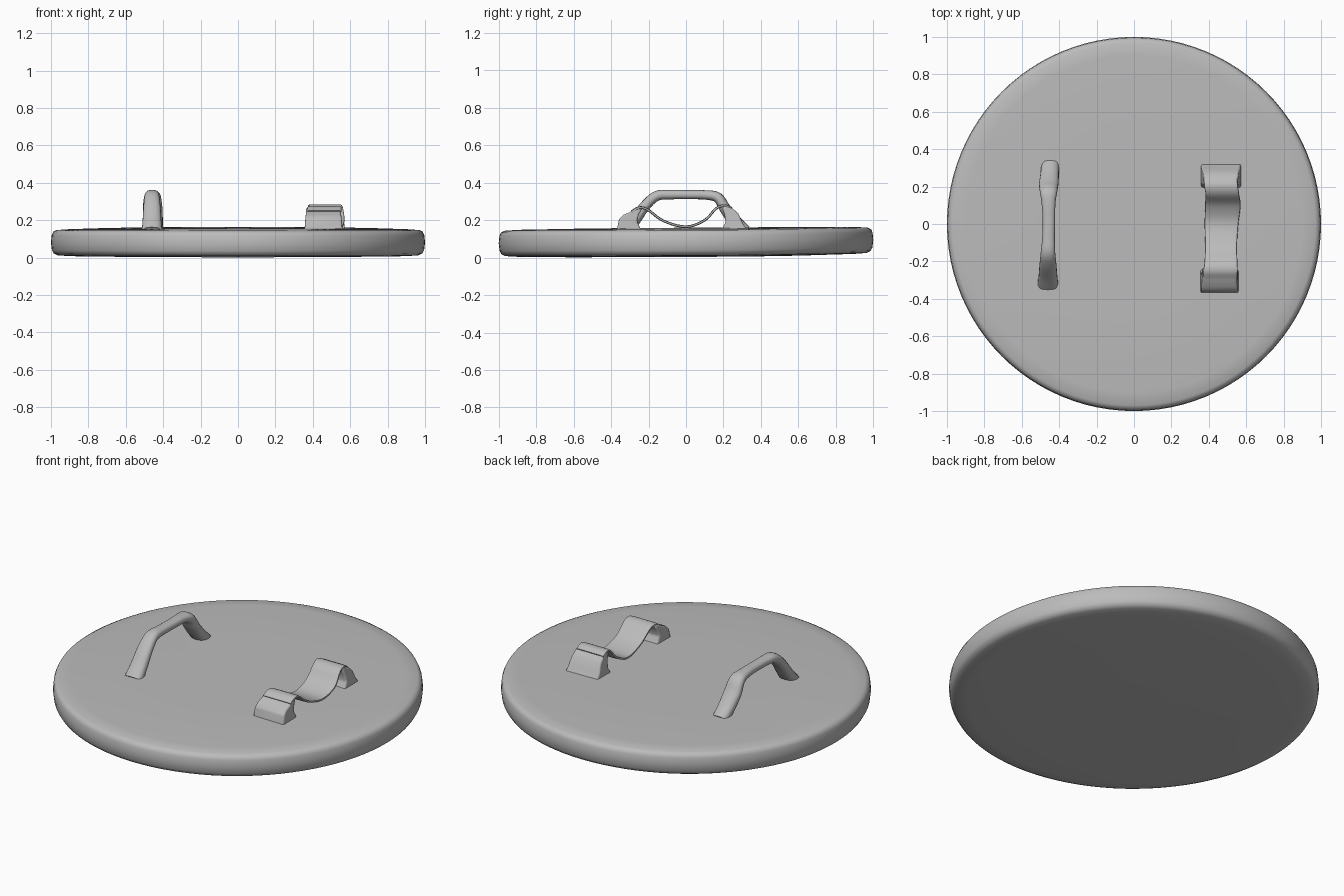
import bpy, bmesh, math
from mathutils import Vector

cube = bpy.data.objects.get("Cube")
if cube:
    bpy.data.objects.remove(cube, do_unlink=True)

grey = bpy.data.materials.new("plain grey")
grey.use_nodes = True
grey.diffuse_color = (0.5, 0.5, 0.5, 1)
grey.node_tree.nodes["Principled BSDF"].inputs["Base Color"].default_value = (0.5, 0.5, 0.5, 1)


def finish(name, bm, angle=50):
    """Turn a bmesh into a smooth shaded object."""
    bmesh.ops.recalc_face_normals(bm, faces=bm.faces[:])
    mesh = bpy.data.meshes.new(name)
    bm.to_mesh(mesh)
    bm.free()
    mesh.materials.append(grey)
    obj = bpy.data.objects.new(name, mesh)
    bpy.context.collection.objects.link(obj)
    bpy.ops.object.select_all(action="DESELECT")
    obj.select_set(True)
    bpy.context.view_layer.objects.active = obj
    bpy.ops.object.shade_smooth_by_angle(angle=math.radians(angle))
    return obj


def smooth_path(points, steps):
    """Catmull-Rom interpolation through stations of any dimension."""
    pts = [Vector(p) for p in points]
    pts = [2 * pts[0] - pts[1]] + pts + [2 * pts[-1] - pts[-2]]
    out = []
    for a, b, c, d in zip(pts, pts[1:], pts[2:], pts[3:]):
        for i in range(steps):
            t = i / steps
            out.append(0.5 * (2 * b + (c - a) * t + (2 * a - 5 * b + 4 * c - d) * t**2
                              + (3 * b - a - 3 * c + d) * t**3))
    return out + [pts[-2]]


def sweep(name, stations, power=1.0, sides=20, steps=5):
    """Loft rings along y-z; station = (y, z, half width, half thickness, x)."""
    path = smooth_path(stations, steps)
    bm = bmesh.new()
    rings = []
    for i, s in enumerate(path):
        step = path[min(i + 1, len(path) - 1)] - path[max(i - 1, 0)]
        normal = Vector((0, -step[1], step[0])).normalized()
        ring = []
        for k in range(sides):
            a = math.tau * k / sides
            c, w = math.cos(a), math.sin(a)
            u = math.copysign(abs(c) ** power, c) * s[2]
            v = math.copysign(abs(w) ** power, w) * s[3]
            ring.append(bm.verts.new(Vector((s[4] + u, s[0], s[1])) + normal * v))
        rings.append(ring)
    for r, q in zip(rings, rings[1:]):
        for k in range(sides):
            n = (k + 1) % sides
            bm.faces.new((r[k], r[n], q[n], q[k]))
    bm.faces.new(rings[0])
    bm.faces.new(rings[-1])
    return finish(name, bm)


def lug(name, profile, x, half_base, half_top):
    """Extrude a y-z profile across x, narrowing with height, and round its edges."""
    bm = bmesh.new()
    loops = []
    for side in (-1, 1):
        loops.append([bm.verts.new((x + side * (half_base + (half_top - half_base)
                                   * max(0, (z - 0.15) / 0.13)), y, z)) for y, z in profile])
    for i in range(len(profile)):
        n = (i + 1) % len(profile)
        bm.faces.new((loops[0][i], loops[0][n], loops[1][n], loops[1][i]))
    for loop in loops:
        bm.faces.new(loop)
    bmesh.ops.recalc_face_normals(bm, faces=bm.faces[:])
    obj = finish(name, bm, 60)
    bevel = obj.modifiers.new("soft edges", "BEVEL")
    bevel.width, bevel.segments = 0.008, 2
    return obj


# Round board with a soft rim, lifted a little toward the back
bm = bmesh.new()
profile = [(0, 0.005), (0.6, 0.004), (0.9, 0.008), (0.965, 0.012), (0.985, 0.022), (0.995, 0.04),
           (1, 0.08), (0.996, 0.12), (0.988, 0.138), (0.97, 0.147), (0.9, 0.152), (0.5, 0.158), (0, 0.16)]
verts = [bm.verts.new((r, 0, z)) for r, z in profile]
edges = [bm.edges.new(pair) for pair in zip(verts, verts[1:])]
bmesh.ops.spin(bm, geom=verts + edges, cent=(0, 0, 0), axis=(0, 0, 1),
               angle=math.tau, steps=96, use_duplicate=False)
bmesh.ops.remove_doubles(bm, verts=bm.verts[:], dist=0.0005)
for v in bm.verts:
    v.co.z += 0.004 * v.co.y + 0.014 * max(0, v.co.y - 0.3)
finish("board", bm)

# Rounded grip handle on the right side
sweep("grip_handle", [
    (-0.325, 0.14, 0.055, 0.035, -0.46), (-0.275, 0.2, 0.05, 0.032, -0.46),
    (-0.215, 0.28, 0.045, 0.028, -0.46), (-0.155, 0.33, 0.039, 0.027, -0.46),
    (-0.08, 0.336, 0.034, 0.025, -0.457), (0.02, 0.336, 0.033, 0.024, -0.455),
    (0.11, 0.334, 0.037, 0.025, -0.457), (0.17, 0.32, 0.046, 0.028, -0.457),
    (0.21, 0.26, 0.052, 0.03, -0.456), (0.255, 0.2, 0.05, 0.034, -0.452),
    (0.315, 0.14, 0.047, 0.035, -0.448)], power=0.85)

# Sagging arm strap on the left side
sweep("arm_strap", [
    (-0.29, 0.245, 0.092, 0.008, 0.46), (-0.25, 0.266, 0.092, 0.008, 0.462),
    (-0.205, 0.256, 0.088, 0.007, 0.465), (-0.12, 0.196, 0.085, 0.007, 0.465),
    (0, 0.165, 0.09, 0.007, 0.468), (0.1, 0.2, 0.095, 0.007, 0.475),
    (0.16, 0.262, 0.09, 0.007, 0.472), (0.205, 0.277, 0.09, 0.008, 0.465),
    (0.245, 0.262, 0.09, 0.008, 0.462)], power=0.4)

# Two lugs holding the strap ends
lug("front_lug", [(-0.37, 0.14), (-0.358, 0.205), (-0.335, 0.228), (-0.3, 0.242), (-0.26, 0.268),
                  (-0.232, 0.265), (-0.25, 0.235), (-0.262, 0.195), (-0.235, 0.14)], 0.457, 0.102, 0.09)
lug("back_lug", [(0.33, 0.14), (0.3, 0.19), (0.28, 0.235), (0.25, 0.262), (0.215, 0.278),
                 (0.188, 0.27), (0.205, 0.235), (0.212, 0.19), (0.185, 0.14)], 0.465, 0.108, 0.088)
